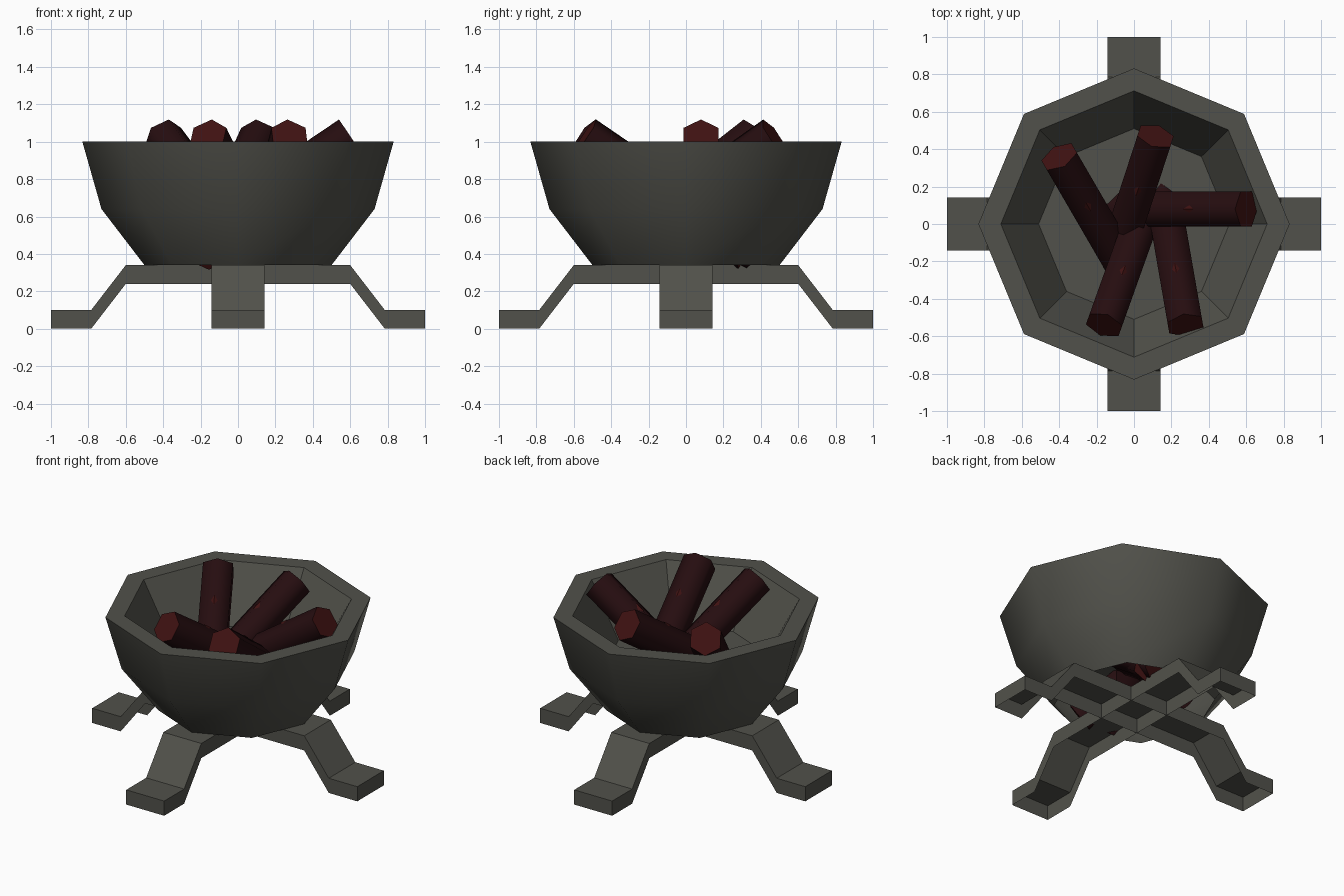
import bpy, bmesh, math
from mathutils import Vector

if "Cube" in bpy.data.objects:
    bpy.data.objects.remove(bpy.data.objects["Cube"])


def material(name, rgb):
    m = bpy.data.materials.new(name)
    m.diffuse_color = (*rgb, 1)
    m.use_nodes = True
    m.node_tree.nodes["Principled BSDF"].inputs["Base Color"].default_value = m.diffuse_color
    return m


STONE = material("dark grey iron", (0.083, 0.083, 0.07))
WOOD = material("charred wood", (0.019, 0.004, 0.005))
EMBER = material("ember red", (0.05, 0.006, 0.006))


def make(name, verts, faces, mats, smooth=(), indices=None):
    me = bpy.data.meshes.new(name)
    me.from_pydata([tuple(v) for v in verts], [], faces)
    for m in mats:
        me.materials.append(m)
    for p in me.polygons:
        p.use_smooth = p.index in smooth
        if indices:
            p.material_index = indices.get(p.index, 0)
    ob = bpy.data.objects.new(name, me)
    bpy.context.collection.objects.link(ob)
    return ob


# Bowl: eight-sided thick shell, open underneath, with a raised floor
profile = [(0.50, 0.34), (0.73, 0.64), (0.832, 1.0), (0.712, 1.0), (0.51, 0.64)]
N = 8
verts = [(r * math.cos(math.tau * j / N), r * math.sin(math.tau * j / N), z)
         for r, z in profile for j in range(N)]
faces = [(i * N + j, i * N + (j + 1) % N, (i + 1) * N + (j + 1) % N, (i + 1) * N + j)
         for i in range(len(profile) - 1) for j in range(N)]
faces.append(tuple(range(4 * N, 5 * N)))
make("bowl", verts, faces, [STONE], smooth=range(2 * N))

# Stand: two crossing bent beams, hollow underneath
path = [(-1, 0.1), (-0.785, 0.1), (-0.6, 0.34), (0.6, 0.34), (0.785, 0.1), (1, 0.1)]
W, H = 0.143, 0.1


def beam(name, turned):
    v = []
    for x, z in path:
        v += [(x, -W, z - H), (x, -W, z), (x, W, z), (x, W, z - H)]
    if turned:
        v = [(-y, x, z) for x, y, z in v]
    f = []
    for i in range(len(path) - 1):
        a, b = 4 * i, 4 * i + 4
        f += [(a + k, b + k, b + k + 1, a + k + 1) for k in range(3)]
    e = 4 * (len(path) - 1)
    f += [(0, 1, 2, 3), (e + 3, e + 2, e + 1, e)]
    make(name, v, f, [STONE])


beam("side_legs", False)
beam("front_back_legs", True)

# Logs: six-sided, leaning outwards, red cut ends and a small ember on each
R, LENGTH, TILT = 0.107, 1.12, math.radians(34)


def log(name, x, y, dx, dy):
    flat = Vector((dx, dy, 0)).normalized()
    axis = flat * math.cos(TILT) + Vector((0, 0, math.sin(TILT)))
    up = -flat * math.sin(TILT) + Vector((0, 0, math.cos(TILT)))
    side = up.cross(axis)
    tip = Vector((x, y, 1.03))
    v = []
    for c in (tip - axis * LENGTH, tip):
        v += [c + R * (up * math.cos(k * math.pi / 3) - side * math.sin(k * math.pi / 3))
              for k in range(6)]
    f = [(k, (k + 1) % 6, 6 + (k + 1) % 6, 6 + k) for k in range(6)]
    f += [tuple(range(5, -1, -1)), tuple(range(6, 12))]
    ob = make(name, v, f, [WOOD, EMBER], smooth=range(6), indices={6: 1, 7: 1})
    bm = bmesh.new()
    bm.from_mesh(ob.data)
    bmesh.ops.recalc_face_normals(bm, faces=bm.faces)
    bm.to_mesh(ob.data)
    bm.free()
    # ember fleck folded over the top ridge
    c = tip - axis * 0.3 + up * (R + 0.004)
    drop = up * (0.02 * math.tan(math.radians(30)))
    pts = [c + axis * 0.035, c + side * 0.02 - drop, c - axis * 0.035, c - side * 0.02 - drop]
    make(name + "_ember", pts, [(0, 1, 2), (0, 2, 3)], [EMBER])


for n, args in enumerate([(0.60, 0.08, 1, 0),
                          (-0.40, 0.36, -0.50, 0.86),
                          (0.115, 0.47, 0.31, 0.95),
                          (-0.16, -0.54, -0.335, -0.94),
                          (0.275, -0.54, 0.17, -0.98)]):
    log(f"log_{n + 1}", *args)
